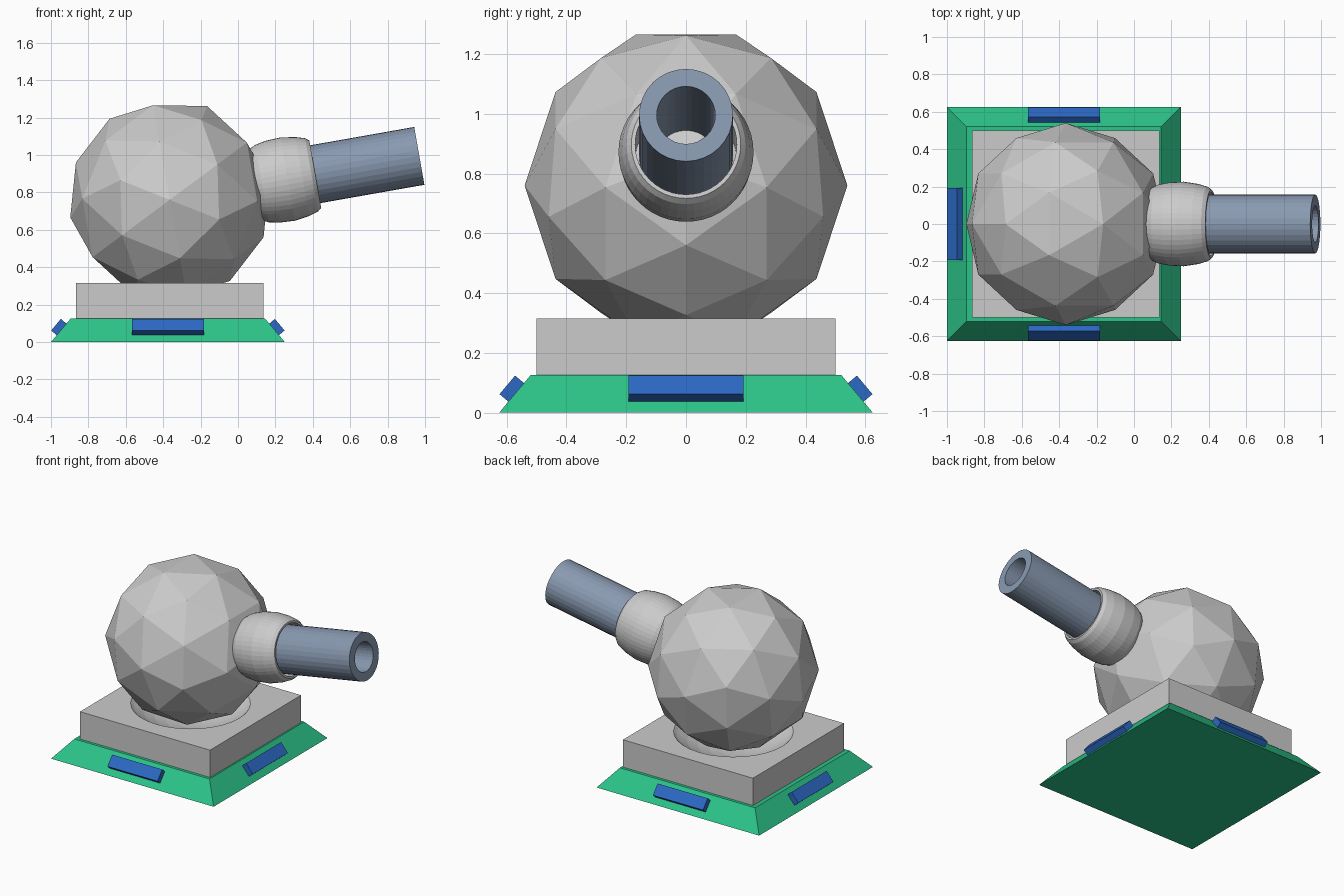
import bpy, bmesh
from math import sin, cos, pi, radians
from mathutils import Vector, Matrix

if "Cube" in bpy.data.objects:
    bpy.data.objects.remove(bpy.data.objects["Cube"])

BALL = Vector((-0.365, 0, 0.76))   # centre of the ball, origin of the barrel axis
TILT = radians(80)                 # barrel axis rises 10 degrees towards +x
BASE_X = -0.375


def material(name, rgb):
    m = bpy.data.materials.new(name)
    m.diffuse_color = (*rgb, 1)
    m.use_nodes = True
    m.node_tree.nodes["Principled BSDF"].inputs["Base Color"].default_value = m.diffuse_color
    return m


green = material("green", (0.025, 0.55, 0.25))
blue = material("blue", (0.025, 0.14, 0.55))
steel = material("steel_blue", (0.25, 0.32, 0.44))


def finish(name, bm, loc=(0, 0, 0), rot=(0, 0, 0), mat=None):
    bmesh.ops.recalc_face_normals(bm, faces=bm.faces)
    me = bpy.data.meshes.new(name)
    bm.to_mesh(me)
    bm.free()
    ob = bpy.data.objects.new(name, me)
    ob.location, ob.rotation_euler = loc, rot
    if mat:
        me.materials.append(mat)
    bpy.context.collection.objects.link(ob)
    return ob


def box(size):
    bm = bmesh.new()
    bmesh.ops.create_cube(bm, size=1)
    bmesh.ops.scale(bm, vec=size, verts=bm.verts)
    return bm


def lathe(profile, n):
    """Closed (radius, height) profile turned around z."""
    bm = bmesh.new()
    rings = [[bm.verts.new((r * cos(2 * pi * i / n), r * sin(2 * pi * i / n), z))
              for i in range(n)] for r, z in profile]
    for a, b in zip(rings, rings[1:] + rings[:1]):
        for i in range(n):
            j = (i + 1) % n
            bm.faces.new((a[i], a[j], b[j], b[i]))
    return bm


# sloped green base
bm = box((1.25, 1.25, 0.125))
for v in bm.verts:
    if v.co.z > 0:
        v.co.x *= 0.52 / 0.625
        v.co.y *= 0.52 / 0.625
finish("sloped_base", bm, (BASE_X, 0, 0.0625), mat=green)

# blue panels on the four slopes
for k, side in enumerate(("front", "right", "back", "left")):
    bm = box((0.385, 0.042, 0.081))
    place = (Matrix.Rotation(k * pi / 2, 4, 'Z') @ Matrix.Translation((0, -0.582, 0.079))
             @ Matrix.Rotation(radians(-40), 4, 'X'))
    bmesh.ops.transform(bm, matrix=place, verts=bm.verts)
    finish(side + "_panel", bm, (BASE_X, 0, 0), mat=blue)

# square block with a round socket under the ball
block = finish("socket_block", box((1, 1, 0.19)), (BALL.x, 0, 0.22))
bm = bmesh.new()
bmesh.ops.create_uvsphere(bm, u_segments=32, v_segments=24, radius=0.585)
cutter = finish("socket_cutter", bm, BALL)
cutter.hide_render = True
cutter.display_type = 'WIRE'
cut = block.modifiers.new("socket", 'BOOLEAN')
cut.operation = 'DIFFERENCE'
cut.solver = 'EXACT'
cut.object = cutter

# faceted ball
bm = bmesh.new()
bmesh.ops.create_icosphere(bm, subdivisions=2, radius=0.54)
finish("ball", bm, BALL, (0, TILT, 0))

# bulging hollow collar
collar = [(0.17, 0.46), (0.19, 0.46), (0.21, 0.50), (0.222, 0.56), (0.226, 0.64),
          (0.214, 0.72), (0.199, 0.77), (0.183, 0.79), (0.17, 0.79)]
finish("collar", lathe(collar, 48), BALL, (0, TILT, 0))

# open barrel tube
tube = [(0.098, 0.50), (0.157, 0.50), (0.157, 1.355), (0.098, 1.355)]
finish("barrel", lathe(tube, 32), BALL, (0, TILT, 0), steel)
